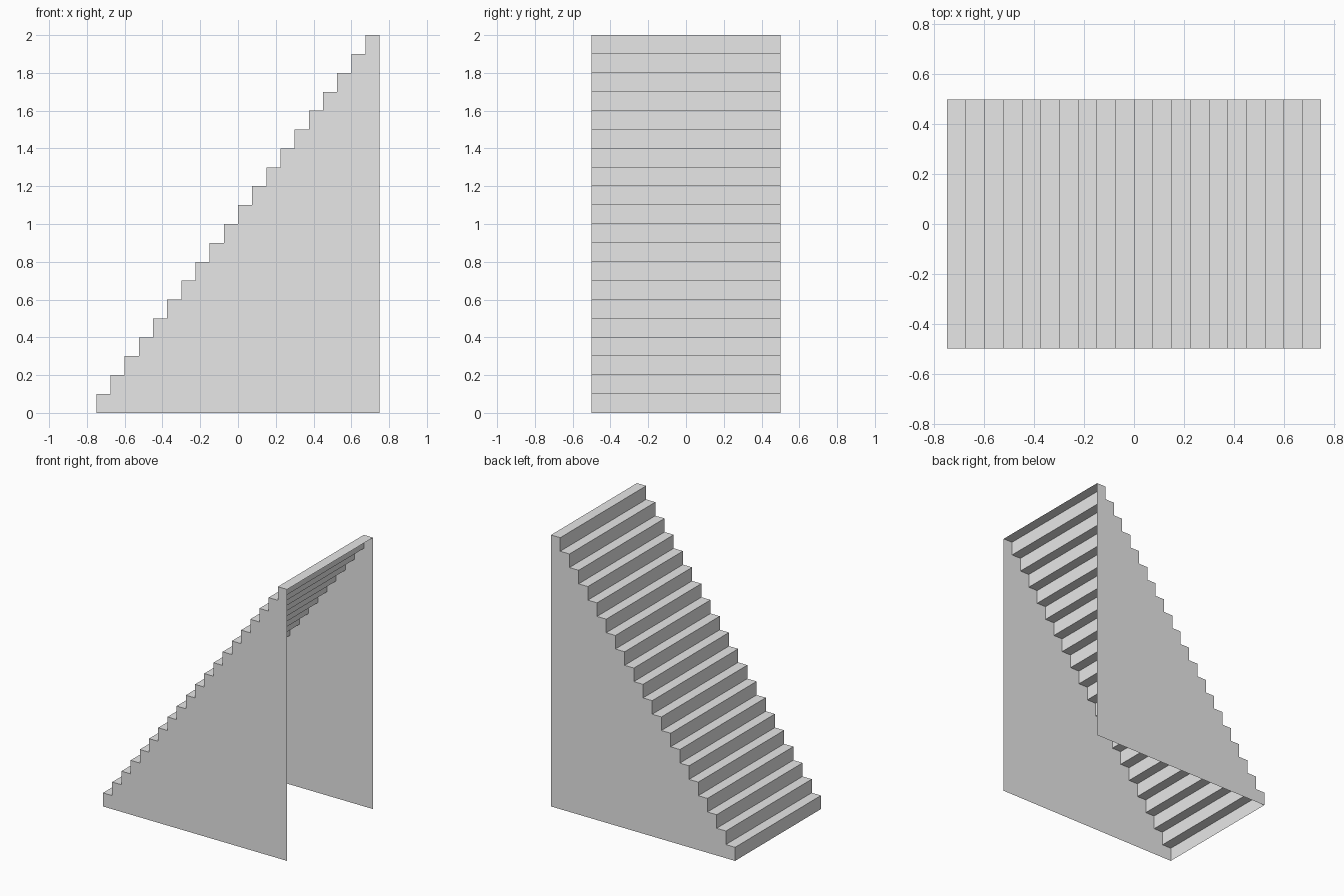
import bpy

cube = bpy.data.objects.get("Cube")
if cube:
    bpy.data.objects.remove(cube, do_unlink=True)

STEPS = 20
RUN, RISE = 0.075, 0.1
HALF_LENGTH, HALF_WIDTH = 0.75, 0.5

# Plain grey for the whole staircase
grey = bpy.data.materials.new("plain_grey")
grey.use_nodes = True
colour = (0.8, 0.8, 0.8, 1)
grey.diffuse_color = colour
grey.node_tree.nodes["Principled BSDF"].inputs["Base Color"].default_value = colour


def add_sheet(name, verts, faces):
    mesh = bpy.data.meshes.new(name)
    mesh.from_pydata(verts, [], faces)
    mesh.materials.append(grey)
    obj = bpy.data.objects.new(name, mesh)
    bpy.context.collection.objects.link(obj)
    return obj


# Zigzag profile from the bottom of the first riser to the top tread's end
profile = [(-HALF_LENGTH, 0)]
for i in range(STEPS):
    x, z = -HALF_LENGTH + i * RUN, (i + 1) * RISE
    profile += [(x, z), (x + RUN, z)]

# Treads and risers: one folded sheet, open underneath and at the tall end
n = len(profile)
verts = [(x, y, z) for y in (-HALF_WIDTH, HALF_WIDTH) for x, z in profile]
add_sheet("treads_and_risers", verts,
          [(i, i + 1, n + i + 1, n + i) for i in range(n - 1)])

# Side walls: thin panels, cut into one column per step
for name, y in (("right_side_wall", -HALF_WIDTH), ("left_side_wall", HALF_WIDTH)):
    verts, faces = [], []
    for i in range(STEPS):
        x, z, k = -HALF_LENGTH + i * RUN, (i + 1) * RISE, len(verts)
        verts += [(x, y, 0), (x + RUN, y, 0), (x + RUN, y, z), (x, y, z)]
        column = (k, k + 1, k + 2, k + 3)
        faces.append(column if y < 0 else column[::-1])
    add_sheet(name, verts, faces)
